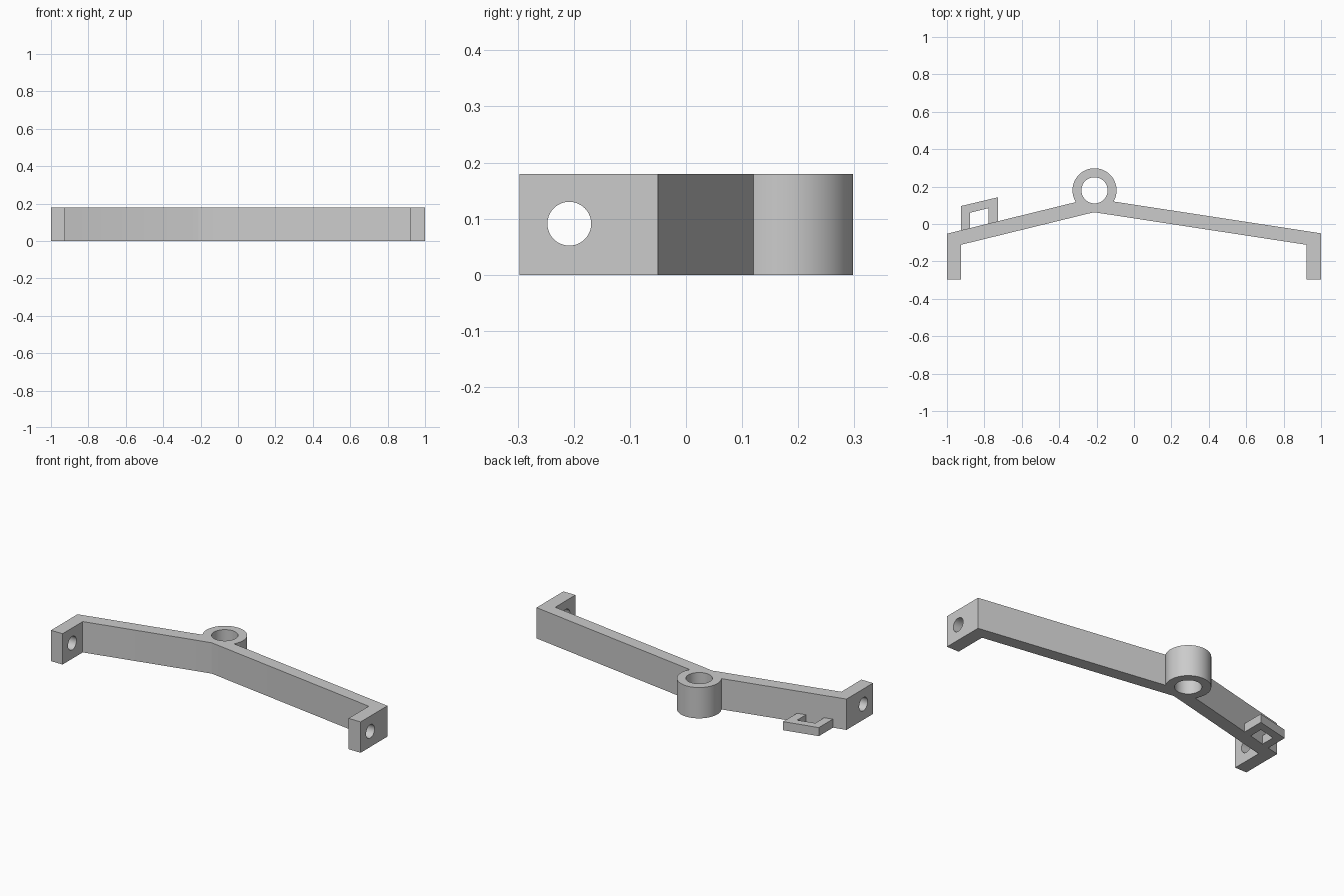
import bpy
import bmesh
from math import radians
from mathutils import Matrix

if "Cube" in bpy.data.objects:
    bpy.data.objects.remove(bpy.data.objects["Cube"])

HEIGHT = 0.18
HOOK_HEIGHT = 0.05
RING_CENTRE = (-0.211, 0.18)
SLOPE_R, SLOPE_L = 0.245, -0.1534   # rise of the two arms along x

grey = bpy.data.materials.new("plain grey")
grey.use_nodes = True
grey.diffuse_color = (0.6, 0.6, 0.6, 1)
grey.node_tree.nodes["Principled BSDF"].inputs["Base Color"].default_value = (0.6, 0.6, 0.6, 1)


def to_object(bm, name):
    bmesh.ops.recalc_face_normals(bm, faces=bm.faces)
    mesh = bpy.data.meshes.new(name)
    bm.to_mesh(mesh)
    bm.free()
    mesh.materials.append(grey)
    obj = bpy.data.objects.new(name, mesh)
    bpy.context.collection.objects.link(obj)
    return obj


def prism(name, outline, height):
    """Extrude a plan outline upward from the ground."""
    bm = bmesh.new()
    face = bm.faces.new([bm.verts.new((x, y, 0)) for x, y in outline])
    top = bmesh.ops.extrude_face_region(bm, geom=[face])["geom"]
    verts = [v for v in top if isinstance(v, bmesh.types.BMVert)]
    bmesh.ops.translate(bm, verts=verts, vec=(0, 0, height))
    return to_object(bm, name)


def cylinder(name, centre, radius, depth, axis="Z"):
    turn = Matrix.Rotation(radians(90), 4, "Y") if axis == "X" else Matrix()
    bm = bmesh.new()
    bmesh.ops.create_cone(bm, cap_ends=True, segments=64, radius1=radius,
                          radius2=radius, depth=depth,
                          matrix=Matrix.Translation(centre) @ turn)
    return to_object(bm, name)


def combine(target, other, operation):
    """Apply a boolean and discard the helper."""
    other.hide_render = True
    mod = target.modifiers.new(operation.title(), "BOOLEAN")
    mod.operation = operation
    mod.solver = "EXACT"
    mod.object = other
    with bpy.context.temp_override(object=target, active_object=target):
        bpy.ops.object.modifier_apply(modifier=mod.name)
    bpy.data.objects.remove(other)


# Bent arm with a leg at each end
bracket = prism("bracket", [
    (-1, -0.297), (-0.925, -0.297), (-0.925, -0.111), (-0.214, 0.063),
    (0.922, -0.111), (0.922, -0.297), (1, -0.297), (1, -0.05),
    (-0.225, 0.138), (-1, -0.052)], HEIGHT)

# Upright ring at the bend
mid = (*RING_CENTRE, HEIGHT / 2)
combine(bracket, cylinder("ring", mid, 0.118, HEIGHT), "UNION")


# Low hook behind the right arm, its feet sunk into the arm
def arm_y(x):
    return -0.08 + SLOPE_R * (x + 1)


out_r, in_r, in_l, out_l = -0.925, -0.877, -0.777, -0.727
hook = prism("hook", [
    (out_r, arm_y(out_r)), (in_r, arm_y(in_r)), (in_r, 0.06), (in_l, 0.085),
    (in_l, arm_y(in_l)), (out_l, arm_y(out_l)), (out_l, 0.143), (out_r, 0.096)],
    HOOK_HEIGHT)
combine(bracket, hook, "UNION")

# Bore through the ring and a cross hole through both legs
combine(bracket, cylinder("ring_bore", mid, 0.07, 1), "DIFFERENCE")
combine(bracket, cylinder("leg_bore", (0, -0.208, 0.091), 0.039, 3, "X"), "DIFFERENCE")

# Smooth the round walls, keep the edges crisp
bpy.ops.object.select_all(action="DESELECT")
bracket.select_set(True)
bpy.context.view_layer.objects.active = bracket
bpy.ops.object.shade_smooth_by_angle(angle=radians(20))
